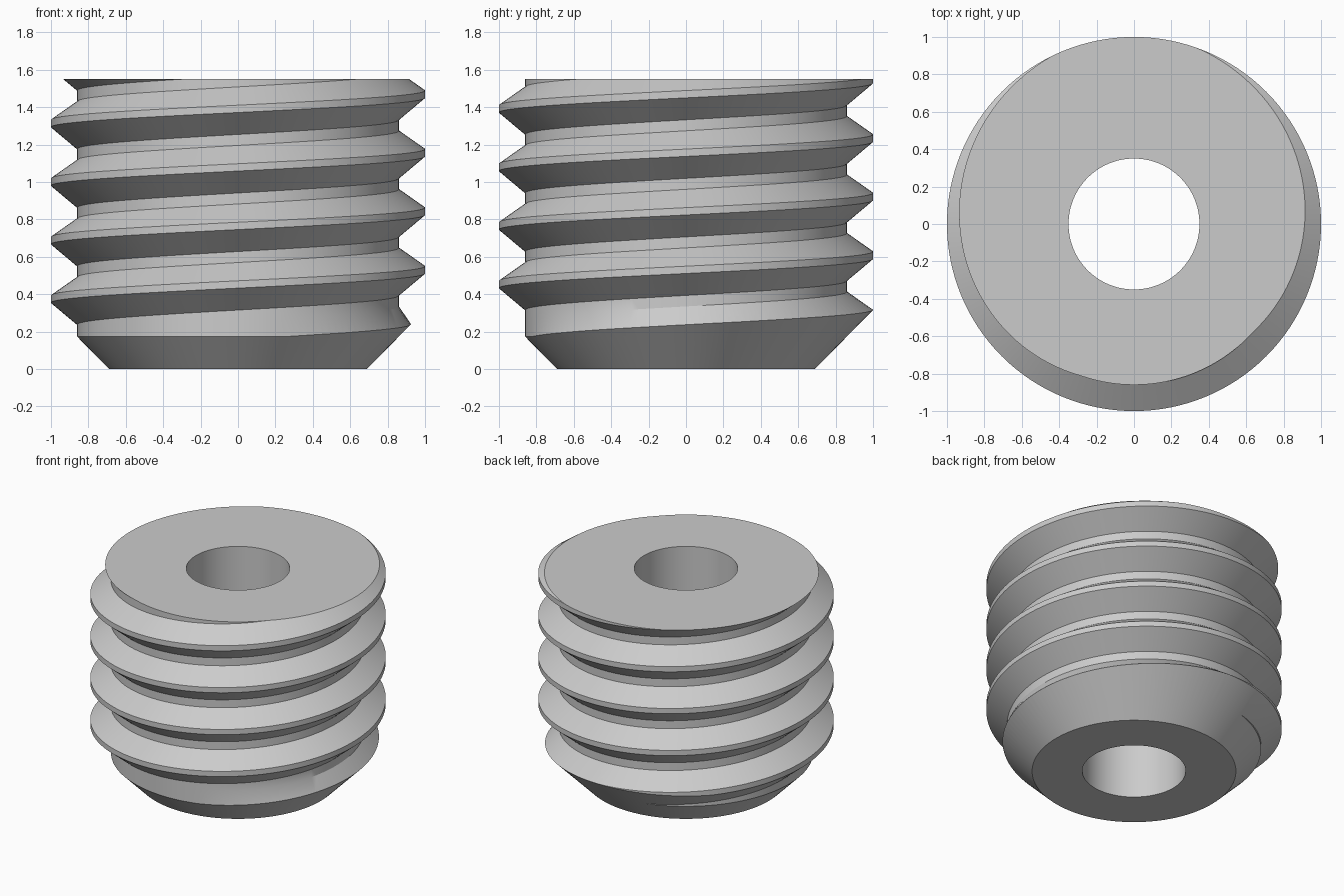
import bpy
import bmesh
from math import pi, sin, cos, radians

cube = bpy.data.objects.get("Cube")
if cube:
    bpy.data.objects.remove(cube, do_unlink=True)

SEGMENTS = 128
HEIGHT = 1.55
PITCH = 0.313
ROOT_R, CREST_R = 0.86, 1.0
CREST_Z = 0.217          # crest height at angle zero
BORE_R, TIP_R = 0.35, 0.69


def ring_point(radius, angle, z):
    return (radius * cos(angle), radius * sin(angle), z)


def make_object(name, bm):
    bmesh.ops.recalc_face_normals(bm, faces=bm.faces)
    mesh = bpy.data.meshes.new(name)
    bm.to_mesh(mesh)
    bm.free()
    obj = bpy.data.objects.new(name, mesh)
    bpy.context.collection.objects.link(obj)
    return obj


def thread_column(angle, turns):
    """Thread profile at one angle, fading out at the lead-in."""
    column = []
    for turn in turns:
        total = angle + 2 * pi * turn
        fade = min(1, max(0, 0.45 + 0.55 * total / (pi / 2)))
        crest = ROOT_R + (CREST_R - ROOT_R) * fade
        z = CREST_Z + PITCH * total / (2 * pi)
        for radius, step in ((ROOT_R, -7), (crest, -1), (crest, 1), (ROOT_R, 6)):
            column.append(ring_point(radius, angle, z + step * PITCH / 16))
    return column


def helical_body(name):
    """Solid screw, longer than needed at both ends."""
    bm = bmesh.new()
    cols = []
    for i in range(SEGMENTS):
        points = thread_column(2 * pi * i / SEGMENTS, range(-3, 7))
        cols.append([bm.verts.new(p) for p in points])
    cols.append(cols[0][4:])          # the seam joins one turn higher
    for a, b in zip(cols, cols[1:]):
        for j in range(min(len(a), len(b)) - 1):
            bm.faces.new((a[j], b[j], b[j + 1], a[j + 1]))
    # The last column stops one turn short, so its top closes with the fan
    rim = [e for e in bm.edges if e.is_boundary]
    low, high = bm.verts.new((0, 0, -2)), bm.verts.new((0, 0, 4))
    for edge in rim:
        a, b = edge.verts
        bm.faces.new((a, b, low if a.co.z + b.co.z < HEIGHT else high))
    return make_object(name, bm)


def lathe(name, profile):
    """Closed profile revolved around z."""
    bm = bmesh.new()
    rings = [[bm.verts.new(ring_point(r, 2 * pi * (i + 0.5) / SEGMENTS, z))
              for i in range(SEGMENTS)] for r, z in profile]
    for a, b in zip(rings, rings[1:] + rings[:1]):
        for i in range(SEGMENTS):
            n = (i + 1) % SEGMENTS
            bm.faces.new((a[i], a[n], b[n], b[i]))
    return make_object(name, bm)


# Threaded body
body = helical_body("threaded_body")

# Envelope with bore, flat ends and chamfered tip
envelope = lathe("envelope_cutter", [
    (BORE_R, 0), (TIP_R, 0), (1.2, 0.518), (1.2, HEIGHT), (BORE_R, HEIGHT)])
envelope.hide_render = True

trim = body.modifiers.new("trim", "BOOLEAN")
trim.operation = "INTERSECT"
trim.solver = "EXACT"
trim.object = envelope

bpy.ops.object.select_all(action="DESELECT")
body.select_set(True)
bpy.context.view_layer.objects.active = body
bpy.ops.object.modifier_apply(modifier=trim.name)
bpy.data.objects.remove(envelope, do_unlink=True)

# Plain grey metal
grey = bpy.data.materials.new("light_grey")
grey.use_nodes = True
colour = (0.6, 0.6, 0.6, 1)
grey.diffuse_color = colour
grey.node_tree.nodes["Principled BSDF"].inputs["Base Color"].default_value = colour
body.data.materials.clear()
body.data.materials.append(grey)

bpy.ops.object.shade_smooth_by_angle(angle=radians(25))
